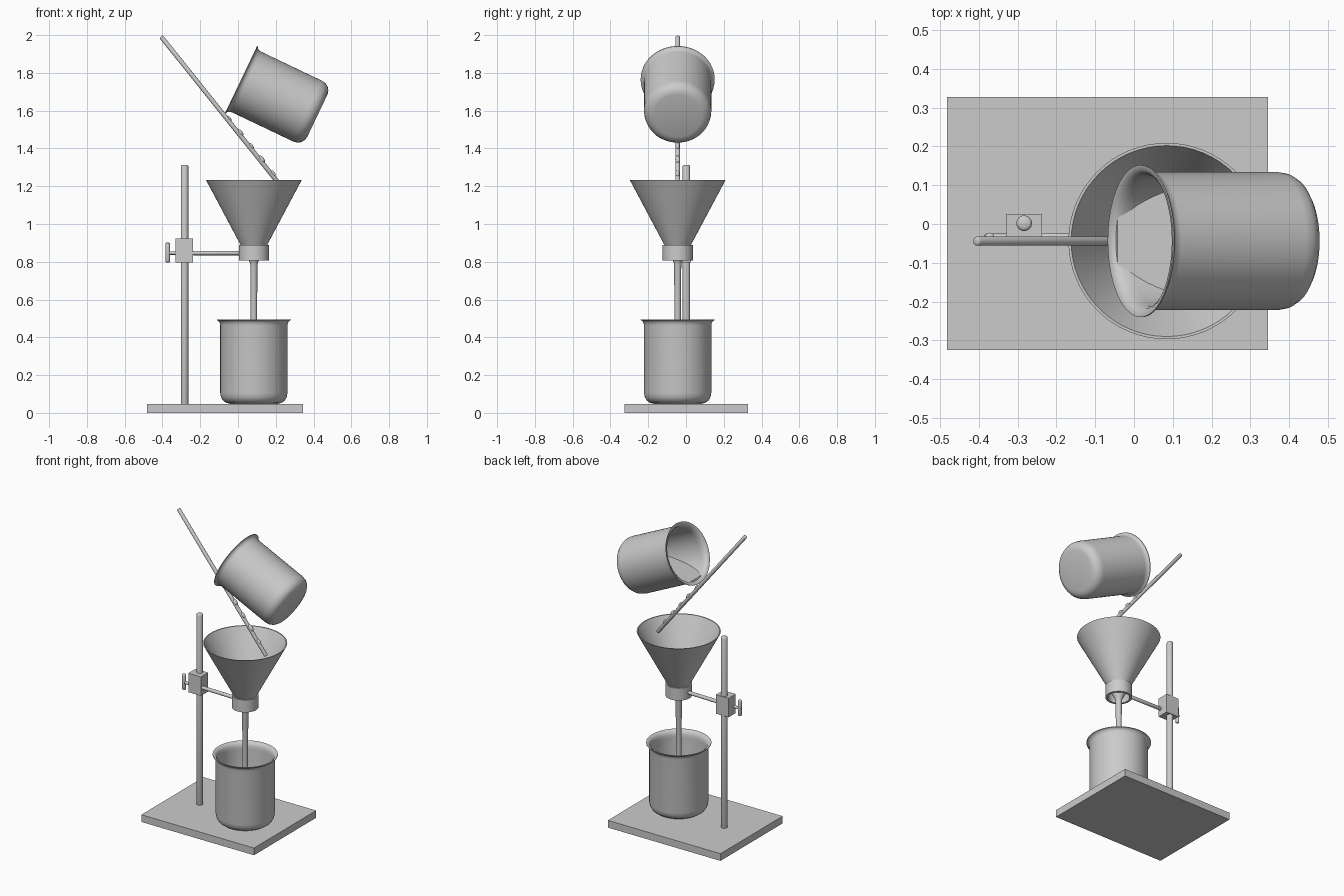
import bpy, bmesh
from math import cos, sin, pi, radians, atan2
from mathutils import Vector, Matrix

if "Cube" in bpy.data.objects:
    bpy.data.objects.remove(bpy.data.objects["Cube"])

AX, AY = 0.084, -0.044           # shared axis of funnel, ring and beaker
TILT = radians(-64.5)            # pouring beaker


def finish(bm, name, matrix=None):
    if matrix:
        bm.transform(matrix)
    bmesh.ops.recalc_face_normals(bm, faces=bm.faces)
    me = bpy.data.meshes.new(name)
    bm.to_mesh(me)
    bm.free()
    ob = bpy.data.objects.new(name, me)
    bpy.context.collection.objects.link(ob)
    bpy.context.view_layer.objects.active = ob
    bpy.ops.object.select_all(action='DESELECT')
    ob.select_set(True)
    bpy.ops.object.shade_smooth_by_angle(angle=radians(35))
    return ob


def lathe(profile, n=64, closed=False):
    """Revolve (radius, z) points about z; a radius of 0 makes a pole."""
    bm = bmesh.new()
    rings = []
    for r, z in profile:
        if r == 0:
            rings.append([bm.verts.new((0, 0, z))] * n)
        else:
            rings.append([bm.verts.new((r * cos(2 * pi * i / n), r * sin(2 * pi * i / n), z))
                          for i in range(n)])
    pairs = list(zip(rings, rings[1:]))
    if closed:
        pairs.append((rings[-1], rings[0]))
    for a, b in pairs:
        for i in range(n):
            j = (i + 1) % n
            bm.faces.new(list(dict.fromkeys((a[i], a[j], b[j], b[i]))))
    return bm


def box(name, lo, hi):
    lo, hi = Vector(lo), Vector(hi)
    bm = bmesh.new()
    bmesh.ops.create_cube(bm, size=1)
    size = hi - lo
    return finish(bm, name, Matrix.Translation((lo + hi) / 2) @ Matrix.Diagonal((*size, 1)))


def rod(name, a, b, r, n=24):
    """Round bar between two points with softened ends."""
    a, b = Vector(a), Vector(b)
    d = b - a
    L, e = d.length, r * 0.4
    bm = lathe([(0, 0), (r * 0.65, 0), (r * 0.9, e * 0.4), (r, e), (r, L - e),
                (r * 0.9, L - e * 0.4), (r * 0.65, L), (0, L)], n)
    q = d.to_track_quat('Z', 'Y').to_matrix().to_4x4()
    return finish(bm, name, Matrix.Translation(a) @ q)


# Stand: base plate, upright, clamp block, arm and thumb screw
box("base_plate", (-0.482, -0.325, 0), (0.345, 0.327, 0.048))
rod("upright_rod", (-0.283, 0.002, 0.04), (-0.283, 0.002, 1.313), 0.02)
box("clamp_block", (-0.33, -0.05, 0.797), (-0.237, 0.026, 0.923))
rod("clamp_arm", (-0.24, -0.034, 0.846), (0.012, -0.04, 0.846), 0.0115)
rod("screw_shaft", (-0.385, -0.034, 0.846), (-0.325, -0.034, 0.846), 0.009)
rod("screw_handle", (-0.372, -0.034, 0.797), (-0.372, -0.034, 0.901), 0.0115)

# Support ring, an open tube
at_axis = Matrix.Translation((AX, AY, 0))
finish(lathe([(0.08, 0.808), (0.08, 0.89), (0.066, 0.89), (0.066, 0.808)], closed=True),
       "support_ring", at_axis)

# Funnel: thin cone with a hollow stem
finish(lathe([(0.253, 1.232), (0.071, 0.89), (0.022, 0.798), (0.019, 0.785), (0.016, 0.38),
              (0.011, 0.38), (0.013, 0.79), (0.064, 0.892), (0.246, 1.232)], closed=True),
       "funnel", at_axis)

# Two matching beakers
INNER = [(0.168, 0.40), (0.168, 0.058), (0.163, 0.036), (0.149, 0.02), (0.125, 0.012), (0, 0.012)]
BEAKER = [(0, 0), (0.125, 0), (0.146, 0.005), (0.163, 0.017), (0.174, 0.035), (0.178, 0.058),
          (0.178, 0.415), (0.181, 0.43), (0.188, 0.439), (0.196, 0.443), (0.196, 0.447),
          (0.186, 0.446), (0.175, 0.437), (0.169, 0.42)] + INNER
pour = Matrix.Translation((0.42, AY, 1.573)) @ Matrix.Rotation(TILT, 4, 'Y')
finish(lathe(BEAKER), "receiving_beaker", Matrix.Translation((AX, AY, 0.048)))
finish(lathe(BEAKER), "pouring_beaker", pour)

# Liquid in the tilted beaker, cut level
bm = lathe([(0, 0.435), (0.172, 0.435), (0.167, 0.41)] + [(r * 0.995, z + 0.001) for r, z in INNER[1:]])
bm.transform(pour)
cut = bmesh.ops.bisect_plane(bm, geom=bm.verts[:] + bm.edges[:] + bm.faces[:],
                             plane_co=(0, 0, 1.615), plane_no=(0, 0, 1), clear_outer=True)
bmesh.ops.holes_fill(bm, edges=[e for e in bm.edges if e.is_boundary], sides=0)
finish(bm, "liquid")

# Stirring rod with drops running down its upper side
top, end = Vector((-0.407, AY, 1.992)), Vector((0.238, AY, 1.187))
rod("stirring_rod", top, end, 0.012)
d = (end - top).normalized()
side = Vector((-d.z, 0, d.x))
for i, (x, size) in enumerate([(-0.055, 0.8), (0.005, 1.0), (0.062, 0.9), (0.118, 1.1), (0.178, 0.9)]):
    p = top + d * ((x - top.x) / d.x) + side * 0.009
    bm = bmesh.new()
    bmesh.ops.create_uvsphere(bm, u_segments=16, v_segments=10, radius=0.012 * size)
    finish(bm, f"drop_{i + 1}", Matrix.Translation(p)
           @ d.to_track_quat('Z', 'Y').to_matrix().to_4x4() @ Matrix.Diagonal((1, 1, 1.8, 1)))
